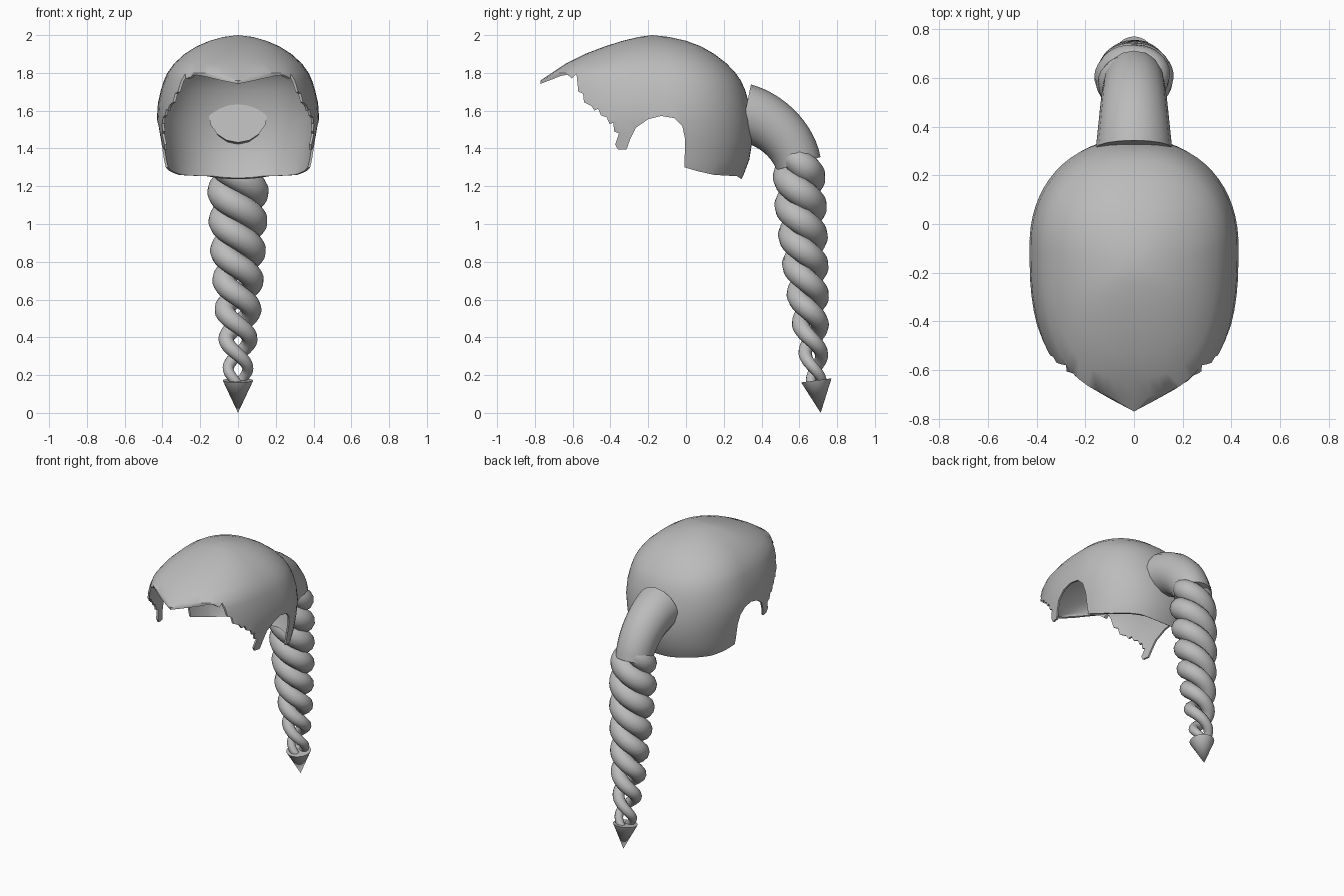
import bpy, bmesh, math
from mathutils import Vector

if "Cube" in bpy.data.objects:
    bpy.data.objects.remove(bpy.data.objects["Cube"])

grey = bpy.data.materials.new("hair_grey")
grey.diffuse_color = (0.5, 0.5, 0.5, 1)
grey.use_nodes = True
grey.node_tree.nodes["Principled BSDF"].inputs["Base Color"].default_value = grey.diffuse_color


def link(name, data):
    ob = bpy.data.objects.new(name, data)
    bpy.context.collection.objects.link(ob)
    data.materials.append(grey)
    return ob


def activate(ob):
    bpy.ops.object.select_all(action='DESELECT')
    ob.select_set(True)
    bpy.context.view_layer.objects.active = ob


def smooth(ob, angle=40):
    activate(ob)
    bpy.ops.object.shade_smooth_by_angle(angle=math.radians(angle))


def from_bmesh(name, bm):
    bmesh.ops.recalc_face_normals(bm, faces=bm.faces)
    me = bpy.data.meshes.new(name)
    bm.to_mesh(me)
    bm.free()
    return link(name, me)


def lerp_table(table, z):
    for a, b in zip(table, table[1:]):
        if a[0] <= z <= b[0]:
            t = (z - a[0]) / (b[0] - a[0])
            return [p + (q - p) * t for p, q in zip(a[1:], b[1:])]
    return table[-1][1:]


def tube(name, pts, radii, sides=4):
    """Round swept tube with a radius at each point, as a mesh."""
    cu = bpy.data.curves.new(name, 'CURVE')
    cu.dimensions = '3D'
    cu.bevel_depth = 1
    cu.bevel_resolution = sides
    cu.use_fill_caps = True
    sp = cu.splines.new('POLY')
    sp.points.add(len(pts) - 1)
    for p, co, r in zip(sp.points, pts, radii):
        p.co = (*co, 1)
        p.radius = r
    ob = link(name, cu)
    activate(ob)
    bpy.ops.object.convert(target='MESH')
    smooth(bpy.context.object, 50)


def front_width(t, z):
    """Plan shape of the front half: pointed low down, rounder near the crown."""
    if z > 1.78:
        return max(0, 1 - t ** 2.6) ** (.4 if z < 1.88 else .45)
    if t < .79:
        return (1 - t ** 2.6) ** .5
    return .677 * (1 - t) / .21


# Hair cap: egg-shaped rings (height, front y, back y, half width, middle y)
rings = [(1.20, -.77, .275, .35, -.10), (1.26, -.77, .305, .38, -.10),
         (1.34, -.77, .335, .398, -.10), (1.45, -.77, .353, .415, -.10),
         (1.55, -.77, .348, .43, -.10), (1.64, -.77, .333, .424, -.10),
         (1.71, -.77, .313, .408, -.10), (1.76, -.77, .29, .392, -.10),
         (1.80, -.71, .262, .374, -.11), (1.85, -.635, .215, .338, -.12),
         (1.90, -.535, .15, .283, -.14), (1.94, -.43, .08, .22, -.16),
         (1.97, -.335, .0, .15, -.17), (1.99, -.25, -.09, .08, -.18)]
N = 64
bm = bmesh.new()
loops = []
for z, yf, yb, w, ym in rings:
    loop = []
    for i in range(N):
        a = 2 * math.pi * i / N
        s, c = math.sin(a), math.cos(a)
        t = abs(c)
        if c >= 0:
            y, f = ym + (yb - ym) * t, max(0, 1 - t ** 2.2) ** .46
        else:
            y, f = ym + (yf - ym) * t, front_width(t, z)
        loop.append(bm.verts.new((math.copysign(w * f, s) if t < 1 - 1e-6 else 0, y, z)))
    loops.append(loop)
for a, b in zip(loops, loops[1:]):
    for i in range(N):
        j = (i + 1) % N
        bm.faces.new((a[i], a[j], b[j], b[i]))
crown = bm.verts.new((0, -.18, 2.0))
for i in range(N):
    bm.faces.new((loops[-1][i], loops[-1][(i + 1) % N], crown))
cap = from_bmesh("hair_cap", bm)
solid = cap.modifiers.new("thickness", 'SOLIDIFY')
solid.thickness = 0.012
solid.offset = -1

# Cutter: face opening, jagged sideburn, ear notch and nape hem (y, z)
hem = [(-.9, 1.715), (-.77, 1.742), (-.66, 1.785), (-.625, 1.79), (-.605, 1.77),
       (-.58, 1.795), (-.57, 1.70), (-.545, 1.69), (-.54, 1.645), (-.50, 1.625),
       (-.485, 1.60), (-.465, 1.61), (-.45, 1.575), (-.42, 1.565), (-.405, 1.53),
       (-.385, 1.535), (-.38, 1.49), (-.355, 1.48), (-.375, 1.42), (-.36, 1.395),
       (-.315, 1.395), (-.295, 1.45), (-.265, 1.51), (-.20, 1.555), (-.13, 1.572),
       (-.06, 1.56), (-.02, 1.52), (-.005, 1.45), (-.008, 1.30), (.06, 1.28),
       (.15, 1.26), (.27, 1.253), (.293, 1.238), (.5, 1.238), (.5, 1.0), (-.9, 1.0)]
bm = bmesh.new()
face = bm.faces.new([bm.verts.new((-.6, y, z)) for y, z in hem])
ext = bmesh.ops.extrude_face_region(bm, geom=[face])
bmesh.ops.translate(bm, vec=(1.2, 0, 0),
                    verts=[v for v in ext["geom"] if isinstance(v, bmesh.types.BMVert)])
cutter = from_bmesh("hem_cutter", bm)
cutter.hide_render = True
cut = cap.modifiers.new("hem", 'BOOLEAN')
cut.operation = 'DIFFERENCE'
cut.solver = 'EXACT'
cut.object = cutter
activate(cap)
for m in ("thickness", "hem"):
    bpy.ops.object.modifier_apply(modifier=m)
bpy.data.objects.remove(cutter)
smooth(cap)

# Ponytail base: bent tube leaving the back of the cap
ctrl = [Vector(p) for p in ((0, .312, 1.585), (0, .41, 1.57), (0, .56, 1.47), (0, .595, 1.32))]
path, radii = [], []
for i in range(15):
    t = i / 14
    u = 1 - t
    path.append(u ** 3 * ctrl[0] + 3 * u * u * t * ctrl[1] + 3 * u * t * t * ctrl[2] + t ** 3 * ctrl[3])
    radii.append(.157 - .035 * t)
tube("ponytail_base", path, radii, 6)

# Braid: two twisted strands (height, axis y, twist offset, strand radius)
braid = [(.13, .695, .035, .024), (.23, .683, .052, .029), (.40, .665, .063, .042),
         (.54, .652, .070, .054), (.85, .626, .080, .068), (1.15, .603, .088, .076),
         (1.30, .597, .084, .076), (1.38, .594, .06, .06)]
for k in range(2):
    pts, radii = [], []
    for i in range(141):
        z = .13 + 1.25 * i / 140
        ay, off, r = lerp_table(braid, z)
        a = math.pi * ((z - .23) / .157 + k)
        pts.append((off * math.cos(a), ay - .75 * off * math.sin(a), z))
        radii.append(r)
    tube(f"braid_strand_{k + 1}", pts, radii)

# Pointed tip at the end of the braid
bm = bmesh.new()
top, apex = Vector((0, .69, .172)), Vector((0, .713, 0))
bmesh.ops.create_cone(bm, cap_ends=True, segments=32, radius1=.081, radius2=0, depth=(top - apex).length)
rot = (apex - top).to_track_quat('Z', 'Y').to_matrix()
bmesh.ops.rotate(bm, matrix=rot, verts=bm.verts)
bmesh.ops.translate(bm, vec=(top + apex) / 2, verts=bm.verts)
smooth(from_bmesh("braid_tip", bm))
